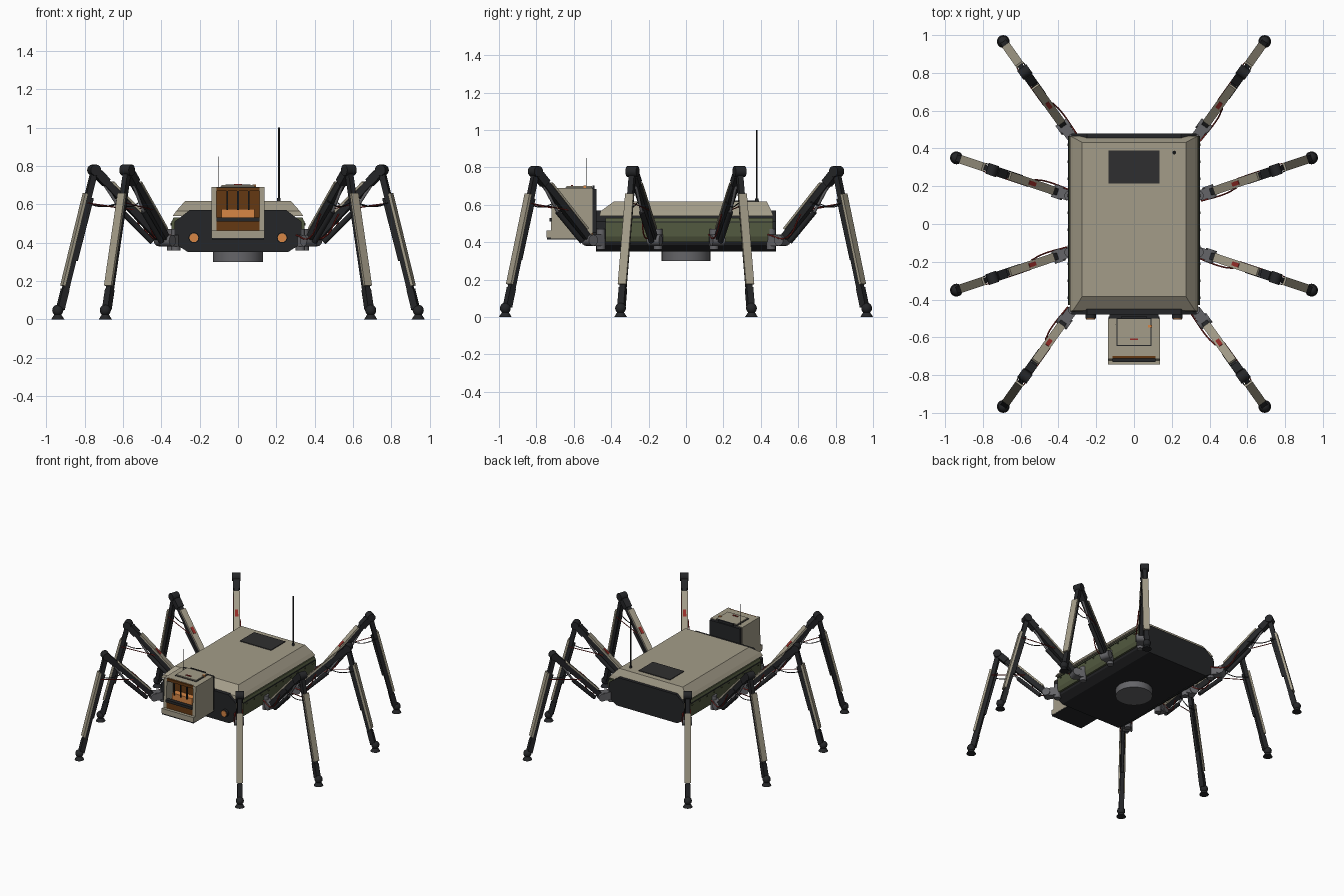
import bpy, bmesh, math
from mathutils import Vector, Matrix

cube = bpy.data.objects.get("Cube")
if cube:
    bpy.data.objects.remove(cube, do_unlink=True)


def colour(name, r, g, b):
    m = bpy.data.materials.new(name)
    m.use_nodes = True
    m.diffuse_color = (r, g, b, 1)
    m.node_tree.nodes["Principled BSDF"].inputs["Base Color"].default_value = (r, g, b, 1)
    return m


BEIGE = colour("sand_paint", 0.37, 0.335, 0.25)
GREEN = colour("olive_paint", 0.085, 0.1, 0.05)
DARK = colour("dark_metal", 0.018, 0.019, 0.021)
PANEL = colour("charcoal_panel", 0.028, 0.028, 0.029)
GREY = colour("grey_metal", 0.13, 0.13, 0.14)
ORANGE = colour("amber", 0.68, 0.24, 0.06)
BROWN = colour("brown_interior", 0.13, 0.04, 0.006)
RED = colour("red_cable", 0.3, 0.025, 0.02)


def finish(name, bm, mat, smooth=False):
    bmesh.ops.recalc_face_normals(bm, faces=bm.faces)
    me = bpy.data.meshes.new(name)
    bm.to_mesh(me)
    bm.free()
    me.materials.append(mat)
    ob = bpy.data.objects.new(name, me)
    bpy.context.scene.collection.objects.link(ob)
    if smooth:
        bpy.ops.object.select_all(action="DESELECT")
        ob.select_set(True)
        bpy.context.view_layer.objects.active = ob
        bpy.ops.object.shade_smooth_by_angle(angle=math.radians(40))
    return ob


def box(name, x, y, z, mat):
    """Box given by its (min, max) along each axis."""
    bm = bmesh.new()
    size = [b - a for a, b in (x, y, z)]
    mid = [(a + b) / 2 for a, b in (x, y, z)]
    bmesh.ops.create_cube(bm, size=1, matrix=Matrix.Translation(mid) @ Matrix.Diagonal((*size, 1)))
    return finish(name, bm, mat)


def loft(name, rings, mat):
    """Closed solid through equally long rings of points."""
    bm = bmesh.new()
    loops = [[bm.verts.new(p) for p in ring] for ring in rings]
    n = len(loops[0])
    for lo, hi in zip(loops, loops[1:]):
        for i in range(n):
            j = (i + 1) % n
            bm.faces.new((lo[i], lo[j], hi[j], hi[i]))
    bm.faces.new(loops[0])
    bm.faces.new(loops[-1])
    return finish(name, bm, mat)


def rod(name, a, b, r1, mat, r2=None, sides=16):
    a, b = Vector(a), Vector(b)
    d = b - a
    bm = bmesh.new()
    m = Matrix.Translation((a + b) / 2) @ d.to_track_quat("Z", "Y").to_matrix().to_4x4()
    bmesh.ops.create_cone(bm, cap_ends=True, segments=sides, radius1=r1,
                          radius2=r1 if r2 is None else r2, depth=d.length, matrix=m)
    return finish(name, bm, mat, True)


def ball(name, p, r, mat):
    bm = bmesh.new()
    bmesh.ops.create_uvsphere(bm, u_segments=16, v_segments=10, radius=r, matrix=Matrix.Translation(p))
    return finish(name, bm, mat, True)


def beam(name, a, b, side, width, low, high, mat):
    """Bar from a to b; low and high are heights along its outer normal."""
    d = (b - a).normalized()
    n = side.cross(d).normalized()
    ring = [(-width / 2, low), (width / 2, low), (width / 2, high), (-width / 2, high)]
    return loft(name, [[p + side * u + n * v for u, v in ring] for p in (a, b)], mat)


def cable(name, points, r, mat):
    cu = bpy.data.curves.new(name, "CURVE")
    cu.dimensions = "3D"
    cu.bevel_depth, cu.bevel_resolution, cu.resolution_u = r, 1, 5
    sp = cu.splines.new("BEZIER")
    sp.bezier_points.add(len(points) - 1)
    for bp, p in zip(sp.bezier_points, points):
        bp.co = p
        bp.handle_left_type = bp.handle_right_type = "AUTO"
    cu.materials.append(mat)
    bpy.context.scene.collection.objects.link(bpy.data.objects.new(name, cu))


# Hull: octagonal section run along y
half = [(0.26, 0.35), (0.315, 0.385), (0.33, 0.42), (0.33, 0.51), (0.25, 0.57)]
section = half + [(-x, z) for x, z in reversed(half)]
loft("hull", [[(x, y, z) for x, z in section] for y in (-0.48, 0.48)], DARK)


# Armoured roof with sloping edges
def rect(x, y0, y1, z):
    return [(-x, y0, z), (x, y0, z), (x, y1, z), (-x, y1, z)]


loft("roof", [rect(0.34, -0.463, 0.466, 0.54), rect(0.322, -0.457, 0.458, 0.565),
              rect(0.275, -0.385, 0.432, 0.618)], BEIGE)
box("roof_panel", (-0.135, 0.135), (0.215, 0.39), (0.616, 0.623), PANEL)
rod("mast", (0.213, 0.378, 0.615), (0.213, 0.378, 1.0), 0.005, DARK, sides=8)
rod("mast_base", (0.213, 0.378, 0.615), (0.213, 0.378, 0.632), 0.01, DARK, sides=10)

# Belly turret
rod("belly_ring", (0, 0, 0.3), (0, 0, 0.352), 0.13, GREY, sides=40)

# Olive side armour with ribs and bolts
for s, side in ((1, "left"), (-1, "right")):
    prof = [(0.3, 0.4), (0.336, 0.4), (0.347, 0.43), (0.347, 0.505), (0.337, 0.53), (0.3, 0.53)]
    loft("side_armour_" + side, [[(s * x, y, z) for x, z in prof] for y in (-0.43, 0.465)], GREEN)
    box("side_rail_" + side, sorted((s * 0.33, s * 0.349)), (-0.43, 0.465), (0.506, 0.511), DARK)
    for i in range(10):
        y = -0.39 + i * 0.09
        rod(f"side_bolt_{side}_{i}", (s * 0.34, y, 0.495), (s * 0.353, y, 0.495), 0.006, GREEN, sides=8)
    # Headlamps
    rod("lamp_housing_" + side, (s * 0.23, -0.475, 0.425), (s * 0.23, -0.5, 0.425), 0.028, DARK)
    rod("lamp_" + side, (s * 0.23, -0.495, 0.425), (s * 0.23, -0.505, 0.425), 0.023, ORANGE)

# Cabin shell, open at the front
for s, side in ((1, "left"), (-1, "right")):
    prof = [(-0.5, 0.42), (-0.722, 0.42), (-0.722, 0.46), (-0.715, 0.69), (-0.5, 0.69)]
    loft("cabin_wall_" + side, [[(s * x, y, z) for y, z in prof] for x in (0.113, 0.137)], BEIGE)
box("cabin_roof", (-0.113, 0.113), (-0.7, -0.5), (0.675, 0.69), BEIGE)
box("cabin_floor", (-0.113, 0.113), (-0.722, -0.5), (0.42, 0.46), BEIGE)
box("cabin_sill", (-0.137, 0.137), (-0.745, -0.722), (0.425, 0.462), BEIGE)
box("cabin_underside", (-0.135, 0.135), (-0.742, -0.49), (0.415, 0.425), DARK)
box("cabin_back", (-0.13, 0.13), (-0.505, -0.478), (0.425, 0.685), DARK)
box("cabin_interior", (-0.113, 0.113), (-0.64, -0.505), (0.46, 0.675), BROWN)
box("cabin_lower_panel", (-0.113, 0.113), (-0.72, -0.64), (0.46, 0.51), BROWN)
box("dash_bar", (-0.113, 0.113), (-0.73, -0.7), (0.51, 0.53), DARK)
box("console", (-0.085, 0.085), (-0.69, -0.64), (0.51, 0.575), ORANGE)
box("window_header", (-0.113, 0.113), (-0.712, -0.7), (0.668, 0.688), BROWN)
for i, x in enumerate((-0.055, 0.0, 0.055)):
    box(f"window_bar_{i}", (x - 0.004, x + 0.004), (-0.712, -0.703), (0.57, 0.682), DARK)

# Cabin hatch, grip and whip
box("hatch_seam", (-0.092, 0.092), (-0.645, -0.498), (0.688, 0.693), DARK)
box("hatch", (-0.087, 0.087), (-0.64, -0.503), (0.69, 0.7), BEIGE)
box("hatch_hinge", (-0.065, 0.065), (-0.5, -0.488), (0.685, 0.702), DARK)
box("hatch_grip", (-0.022, 0.022), (-0.615, -0.605), (0.698, 0.705), RED)
box("hatch_latch", (0.075, 0.095), (-0.548, -0.534), (0.69, 0.704), ORANGE)
rod("whip", (-0.1, -0.53, 0.69), (-0.1, -0.53, 0.85), 0.002, DARK, sides=6)


# Eight legs
def leg(tag, root, hip, knee, foot):
    root, hip, knee, foot = map(Vector, (root, hip, knee, foot))
    out = (foot - hip) * Vector((1, 1, 0))
    out.normalize()
    side = out.cross(Vector((0, 0, 1)))
    up, down = knee - hip, foot - knee
    un, dn = side.cross(up).normalized(), side.cross(down).normalized()
    if un.z < 0:
        side, un, dn = -side, -un, -dn
    # Hip bracket
    beam("hip_bracket_" + tag, root, hip, side, 0.055, -0.03, 0.03, GREY)
    rod("hip_pivot_" + tag, hip - side * 0.035, hip + side * 0.035, 0.03, GREY)
    rod("hip_post_" + tag, root + Vector((0, 0, -0.05)), root + Vector((0, 0, 0.06)), 0.024, GREY)
    # Thigh
    beam("thigh_" + tag, hip, knee, side, 0.036, -0.018, 0.018, DARK)
    beam("thigh_cover_" + tag, hip + up * 0.12, hip + up * 0.78, side, 0.046, 0.018, 0.03, BEIGE)
    beam("thigh_mark_" + tag, hip + up * 0.4, hip + up * 0.5, side, 0.022, 0.03, 0.033, RED)
    rod("thigh_ram_" + tag, hip + up * 0.06 - un * 0.04, hip + up * 0.5 - un * 0.045, 0.015, DARK, sides=12)
    rod("thigh_piston_" + tag, hip + up * 0.5 - un * 0.045, hip + up * 0.86 - un * 0.01, 0.008, GREY, sides=10)
    # Knee
    rod("knee_" + tag, knee - side * 0.03, knee + side * 0.03, 0.029, DARK)
    beam("knee_cuff_" + tag, hip + up * 0.82, hip + up * 0.95, side, 0.05, -0.022, 0.024, DARK)
    # Shin
    beam("shin_" + tag, knee, knee + down * 0.93, side, 0.03, -0.018, 0.014, DARK)
    beam("shin_cover_" + tag, knee + down * 0.16, knee + down * 0.78, side, 0.046, 0.008, 0.024, BEIGE)
    beam("shin_cuff_" + tag, knee + down * 0.8, knee + down * 0.93, side, 0.036, -0.019, 0.018, DARK)
    rod("shin_ram_" + tag, knee + down * 0.18 - dn * 0.026, knee + down * 0.6 - dn * 0.022, 0.009, DARK, sides=10)
    # Foot
    ball("ankle_" + tag, foot + Vector((0, 0, 0.047)), 0.029, DARK)
    rod("foot_" + tag, foot, foot + Vector((0, 0, 0.025)), 0.034, DARK, r2=0.018, sides=20)
    # Hoses
    for k in (-1, 1):
        off = side * 0.022 * k
        a, b = hip + up * (0.5 + 0.06 * k) + off, knee + down * 0.22 + off
        sag = Vector((0, 0, -0.012 - 0.012 * k))
        cable(f"knee_hose_{tag}_{k}", [a, (a + b) / 2 + sag, b], 0.003, RED if k < 0 else DARK)
    cable("hip_hose_" + tag, [root + side * 0.03 + Vector((0, 0, 0.03)),
                              hip + up * 0.1 + side * 0.035 - un * 0.03,
                              hip + up * 0.38 + side * 0.024], 0.004, RED)


for sx, lr in ((1, "left"), (-1, "right")):
    for sy, fb in ((-1, "front"), (1, "back")):
        def m(x, y, z):
            return sx * x, sy * y, z
        leg(f"{fb}_corner_{lr}", m(0.325, 0.455, 0.41), m(0.37, 0.515, 0.41),
            m(0.578, 0.805, 0.778), m(0.692, 0.966, 0))
        leg(f"{fb}_middle_{lr}", m(0.345, 0.15, 0.41), m(0.40, 0.168, 0.41),
            m(0.75, 0.286, 0.778), m(0.94, 0.35, 0))
